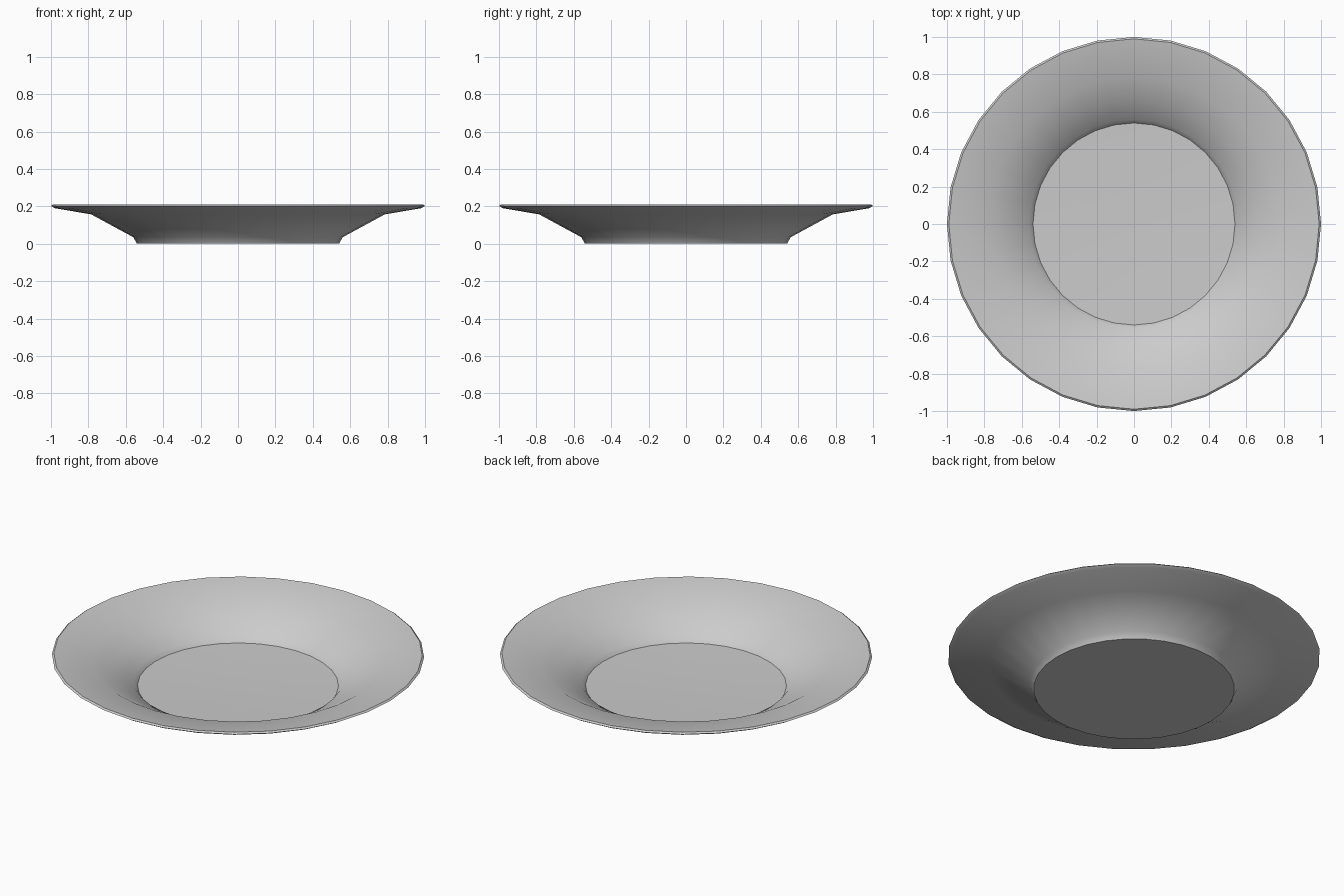
import bpy, bmesh, math

if "Cube" in bpy.data.objects:
    bpy.data.objects.remove(bpy.data.objects["Cube"])

SIDES = 32

# Closed half-section: underside from centre out, over the lip, back to the well centre
profile = [(0, 0), (0.54, 0), (0.56, 0.035), (0.785, 0.157), (0.98, 0.19),
           (1.0, 0.202), (0.99, 0.21), (0.975, 0.207), (0.78, 0.175), (0.66, 0.108),
           (0.56, 0.052), (0.54, 0.026), (0.27, 0.018), (0, 0.016)]


def lathe(name, points, sides):
    bm = bmesh.new()
    rings = []
    for r, z in points:
        n = 1 if r == 0 else sides
        rings.append([bm.verts.new((r * math.cos(math.tau * i / sides),
                                    r * math.sin(math.tau * i / sides), z)) for i in range(n)])
    for a, b in zip(rings, rings[1:]):
        for i in range(sides):
            j = (i + 1) % sides
            loop = [a[i % len(a)], a[j % len(a)], b[j % len(b)], b[i % len(b)]]
            bm.faces.new(list(dict.fromkeys(loop)))
    bmesh.ops.recalc_face_normals(bm, faces=bm.faces)
    mesh = bpy.data.meshes.new(name)
    bm.to_mesh(mesh)
    bm.free()
    obj = bpy.data.objects.new(name, mesh)
    bpy.context.collection.objects.link(obj)
    return obj


# Dinner plate with flat foot, sloped wall and wide rim
plate = lathe("plate", profile, SIDES)
bpy.context.view_layer.objects.active = plate
plate.select_set(True)
bpy.ops.object.shade_smooth_by_angle(angle=math.radians(40))
